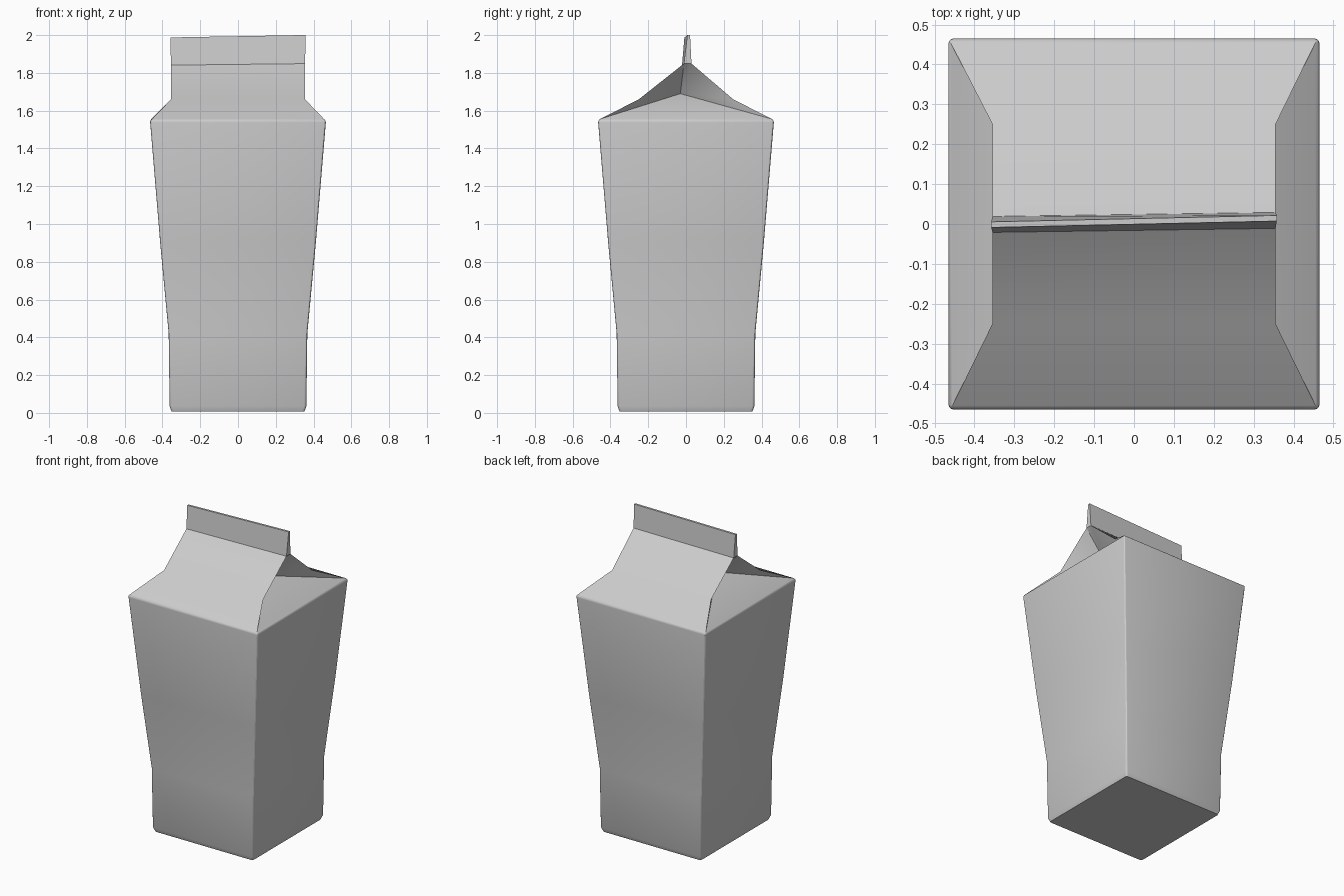
import bpy
import bmesh

cube = bpy.data.objects.get("Cube")
if cube:
    bpy.data.objects.remove(cube, do_unlink=True)

# Plain card colour
card = bpy.data.materials.new("grey card")
card.use_nodes = True
colour = (0.6, 0.6, 0.6, 1)
card.diffuse_color = colour
card.node_tree.nodes["Principled BSDF"].inputs["Base Color"].default_value = colour

bm = bmesh.new()


def ring(half, z):
    """Square ring of four corners, counter-clockwise from front left."""
    return [bm.verts.new((sx * half, sy * half, z))
            for sx, sy in ((-1, -1), (1, -1), (1, 1), (-1, 1))]


# Body: square sleeve, straight at the foot and flaring to the shoulder
rings = [ring(h, z) for h, z in
         ((0.352, 0.008), (0.362, 0.035), (0.367, 0.42), (0.412, 0.9), (0.466, 1.55))]
bm.faces.new(rings[0])
soft = []
for low, high in zip(rings, rings[1:]):
    for i in range(4):
        j = (i + 1) % 4
        bm.faces.new((low[i], low[j], high[j], high[i]))
        soft.append(bm.edges.get((low[i], high[i])))
shoulder = rings[-1]
soft += [bm.edges.get((shoulder[i], shoulder[(i + 1) % 4])) for i in range(4)]


def roof_row(x, y, z, lean=0):
    """Matching roof points, keyed by (x side, y side); lean skews the seal."""
    return {(sx, sy): bm.verts.new((sx * x, sy * y + lean * (0.4 + sx * 0.5),
                                    z + lean * sx * 0.4))
            for sx in (-1, 1) for sy in (-1, 1)}


# Roof: shoulder corners, pinched fold, ridge and top of the sealed fin
corner = {(-1, -1): shoulder[0], (1, -1): shoulder[1],
          (1, 1): shoulder[2], (-1, 1): shoulder[3]}
fold = roof_row(0.355, 0.25, 1.66)
ridge = roof_row(0.355, 0.02, 1.845, 0.01)
top = roof_row(0.358, 0.007, 1.994, 0.016)
rows = [corner, fold, ridge, top]
for low, high in zip(rows, rows[1:]):
    for s in (-1, 1):
        bm.faces.new((low[-1, s], low[1, s], high[1, s], high[-1, s]))
bm.faces.new((top[-1, -1], top[1, -1], top[1, 1], top[-1, 1]))

# Gable ends: raised triangle with gussets tucked under the roof edges
for s in (-1, 1):
    apex = bm.verts.new((s * 0.2, -0.03, 1.69))
    bm.faces.new((corner[s, -1], corner[s, 1], apex))
    bm.faces.new((ridge[s, -1], ridge[s, 1], apex))
    bm.faces.new((ridge[s, -1], ridge[s, 1], top[s, 1], top[s, -1]))
    for t in (-1, 1):
        bm.faces.new((corner[s, t], fold[s, t], apex))
        bm.faces.new((fold[s, t], ridge[s, t], apex))

bmesh.ops.recalc_face_normals(bm, faces=bm.faces[:])
# Soft creases on the body
bmesh.ops.bevel(bm, geom=soft, offset=0.012, segments=3, profile=0.5,
                affect='EDGES', clamp_overlap=True)

mesh = bpy.data.meshes.new("carton")
bm.to_mesh(mesh)
bm.free()
mesh.materials.append(card)
carton = bpy.data.objects.new("carton", mesh)
bpy.context.collection.objects.link(carton)
bpy.ops.object.select_all(action='DESELECT')
carton.select_set(True)
bpy.context.view_layer.objects.active = carton
bpy.ops.object.shade_smooth_by_angle(angle=0.5)
